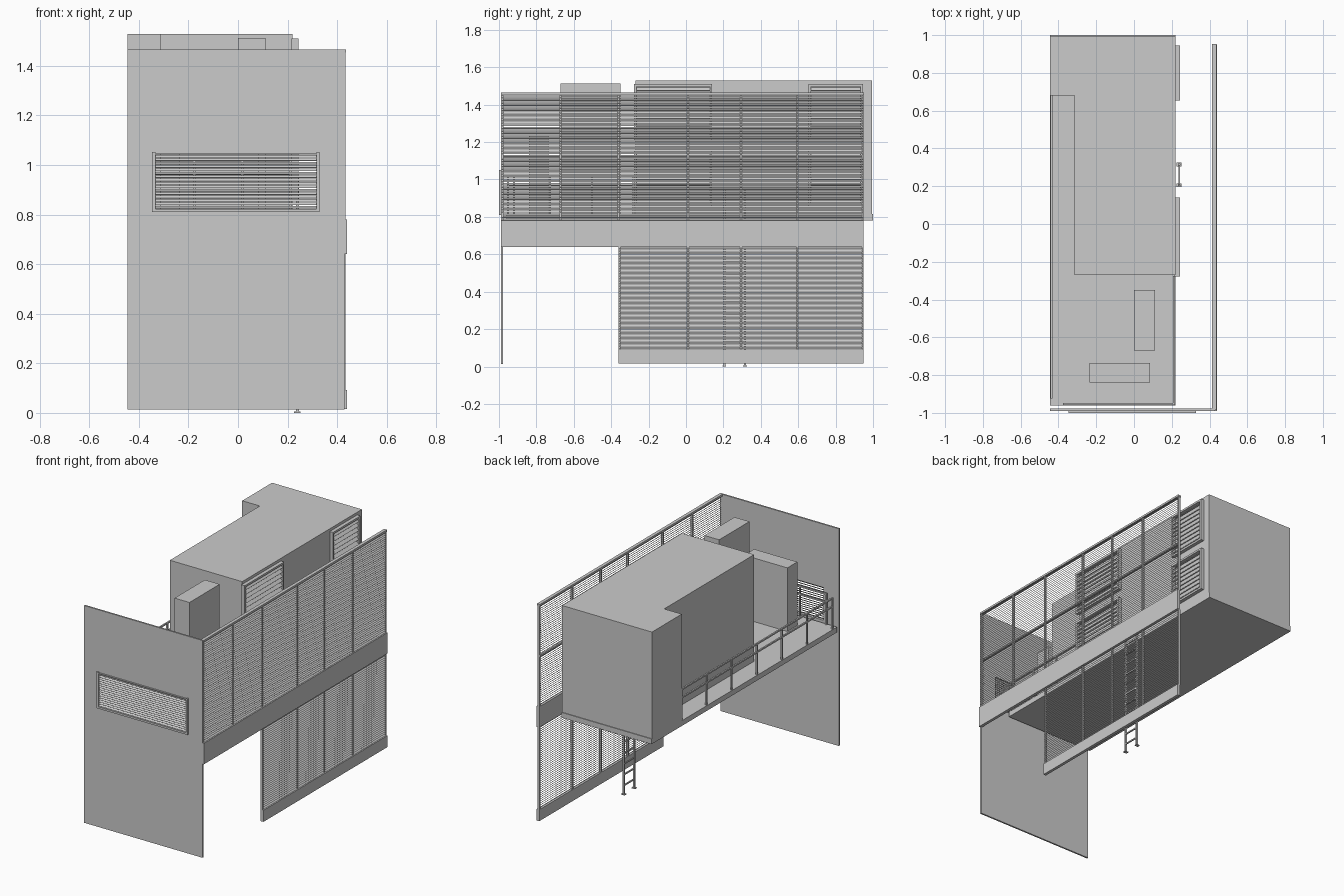
import bpy, bmesh, math
from mathutils import Matrix, Vector

if "Cube" in bpy.data.objects:
    bpy.data.objects.remove(bpy.data.objects["Cube"], do_unlink=True)

grey = bpy.data.materials.new("plain_grey")
grey.use_nodes = True
grey.diffuse_color = (0.6, 0.6, 0.6, 1)
grey.node_tree.nodes["Principled BSDF"].inputs["Base Color"].default_value = (0.6, 0.6, 0.6, 1)


def finish(name, bm):
    bmesh.ops.recalc_face_normals(bm, faces=bm.faces)
    mesh = bpy.data.meshes.new(name)
    bm.to_mesh(mesh)
    bm.free()
    mesh.materials.append(grey)
    obj = bpy.data.objects.new(name, mesh)
    bpy.context.collection.objects.link(obj)
    return obj


def add_box(bm, x, y, z, tilt=0, axis='Y'):
    """Box between (low, high) pairs, optionally tilted about its centre."""
    centre = Vector([sum(p) / 2 for p in (x, y, z)])
    size = [p[1] - p[0] for p in (x, y, z)]
    matrix = Matrix.Translation(centre) @ Matrix.Rotation(tilt, 4, axis) @ Matrix.Diagonal((*size, 1))
    bmesh.ops.create_cube(bm, size=1, matrix=matrix)


def boxes(name, *items):
    bm = bmesh.new()
    for item in items:
        add_box(bm, *item)
    return finish(name, bm)


def around(c, r):
    return (c - r, c + r)


def prism(name, outline, low, high):
    bm = bmesh.new()
    face = bm.faces.new([bm.verts.new((x, y, low)) for x, y in outline])
    out = bmesh.ops.extrude_face_region(bm, geom=[face])
    top = [g for g in out["geom"] if isinstance(g, bmesh.types.BMVert)]
    bmesh.ops.translate(bm, verts=top, vec=(0, 0, high - low))
    return finish(name, bm)


def louvre(name, across, along, z, pitch, depth, thick, axis='Y'):
    """Stack of tilted slats, outer edge low; axis is the direction they run."""
    bm = bmesh.new()
    count = round((z[1] - z[0]) / pitch)
    for i in range(count):
        h = around(z[0] + (i + 0.5) * (z[1] - z[0]) / count, thick / 2)
        d = around(across, depth / 2)
        x, y = (d, along) if axis == 'Y' else (along, d)
        add_box(bm, x, y, h, math.radians(45), axis)
    return finish(name, bm)


# Floor slab and L-shaped cabin
boxes("floor_slab", ((-0.445, 0.22), (-0.96, 1.0), (0.78, 0.815)))
prism("cabin", [(-0.315, -0.27), (0.22, -0.27), (0.22, 0.995), (-0.445, 0.995),
                (-0.445, 0.68), (-0.315, 0.68)], 0.815, 1.528)

# Terrace blocks
boxes("tall_block", ((0, 0.11), (-0.67, -0.35), (0.815, 1.512)))
boxes("low_block", ((-0.235, 0.085), (-0.84, -0.735), (0.815, 1.24)))

# Front wall with a wide opening
bm = bmesh.new()
xs = [-0.445, -0.333, 0.316, 0.43]
zs = [0.013, 0.823, 1.042, 1.465]
grid = [[bm.verts.new((x, -0.978, z)) for x in xs] for z in zs]
for j in range(3):
    for i in range(3):
        if (i, j) != (1, 1):
            bm.faces.new((grid[j][i], grid[j][i + 1], grid[j + 1][i + 1], grid[j + 1][i]))
wall = bmesh.ops.extrude_face_region(bm, geom=bm.faces[:])
bmesh.ops.translate(bm, verts=[g for g in wall["geom"] if isinstance(g, bmesh.types.BMVert)],
                    vec=(0, -0.011, 0))
finish("front_wall", bm)

# Frame and slats of the front opening
depth = (-1.0, -0.978)
boxes("front_grille_frame",
      ((-0.347, -0.333), depth, (0.81, 1.052)),
      ((0.316, 0.328), depth, (0.81, 1.052)),
      ((-0.347, 0.328), depth, (0.81, 0.823)),
      ((-0.347, 0.328), depth, (1.042, 1.047)))
louvre("front_grille_slats", -0.988, (-0.333, 0.316), (0.823, 1.042), 0.0135, 0.013, 0.002, 'X')

# Side screen: solid bands, slats, posts and rails
boxes("middle_band", ((0.42, 0.44), (-0.99, 0.95), (0.64, 0.78)))
boxes("bottom_band", ((0.42, 0.44), (-0.36, 0.95), (0.015, 0.092)))
screens = {"upper_screen": (-0.985, 0.78, 1.46, [-0.98, -0.67, -0.36, 0.01, 0.295, 0.595, 0.945]),
           "lower_screen": (-0.36, 0.092, 0.64, [-0.355, 0.01, 0.295, 0.595, 0.945])}
for name, (start, low, high, posts) in screens.items():
    louvre(name + "_slats", 0.429, (start, 0.95), (low, high), 0.0135, 0.013, 0.002)
    boxes(name + "_posts", *[((0.418, 0.433), around(p, 0.005), (low, high)) for p in posts])
boxes("screen_rails",
      ((0.414, 0.436), (-0.985, 0.952), (1.453, 1.466)),
      ((0.412, 0.424), (-0.978, 0.95), (1.115, 1.127)))

# Slatted shutters on the cabin side, two storeys at two places
for place, (y0, y1) in {"front": (-0.278, 0.14), "back": (0.655, 0.945)}.items():
    for level, (z0, z1) in {"lower": (0.86, 1.155), "upper": (1.215, 1.51)}.items():
        name = f"{place}_{level}_shutter"
        d, w = (0.215, 0.244), 0.013
        boxes(name + "_frame",
              (d, (y0, y0 + w), (z0, z1)), (d, (y1 - w, y1), (z0, z1)),
              (d, (y0, y1), (z0, z0 + w)), (d, (y0, y1), (z1 - w, z1)))
        louvre(name + "_slats", 0.231, (y0 + w, y1 - w), (z0 + w, z1 - w), 0.03, 0.025, 0.004)

# Terrace railing along the three open sides
TOP, MID, FLOOR, R = 1.02, 0.965, 0.815, 0.005


def railing(name, start, end, posts):
    a, b = Vector(start), Vector(end)
    span = [(min(p, q) - R, max(p, q) + R) for p, q in zip(a, b)]
    parts = [(span[0], span[1], around(h, R)) for h in (TOP, MID)]
    for i in range(posts):
        p = a.lerp(b, i / (posts - 1))
        parts.append((around(p.x, R), around(p.y, R), (FLOOR, TOP)))
    boxes(name, *parts)


railing("right_railing", (-0.437, -0.92), (-0.437, 0.675), 7)
railing("front_railing", (-0.37, -0.952), (0.212, -0.952), 4)
railing("left_railing", (0.212, -0.952), (0.212, -0.28), 4)

# Ladder with small feet
sides = (0.205, 0.315)
ladder = [((0.234, 0.246), around(y, 0.005), (0, 0.95)) for y in sides]
ladder += [((0.226, 0.252), around(y, 0.01), (0, 0.005)) for y in sides]
ladder += [(around(0.24, 0.004), sides, around(0.06 + 0.072 * i, 0.004)) for i in range(13)]
boxes("ladder", *ladder)
